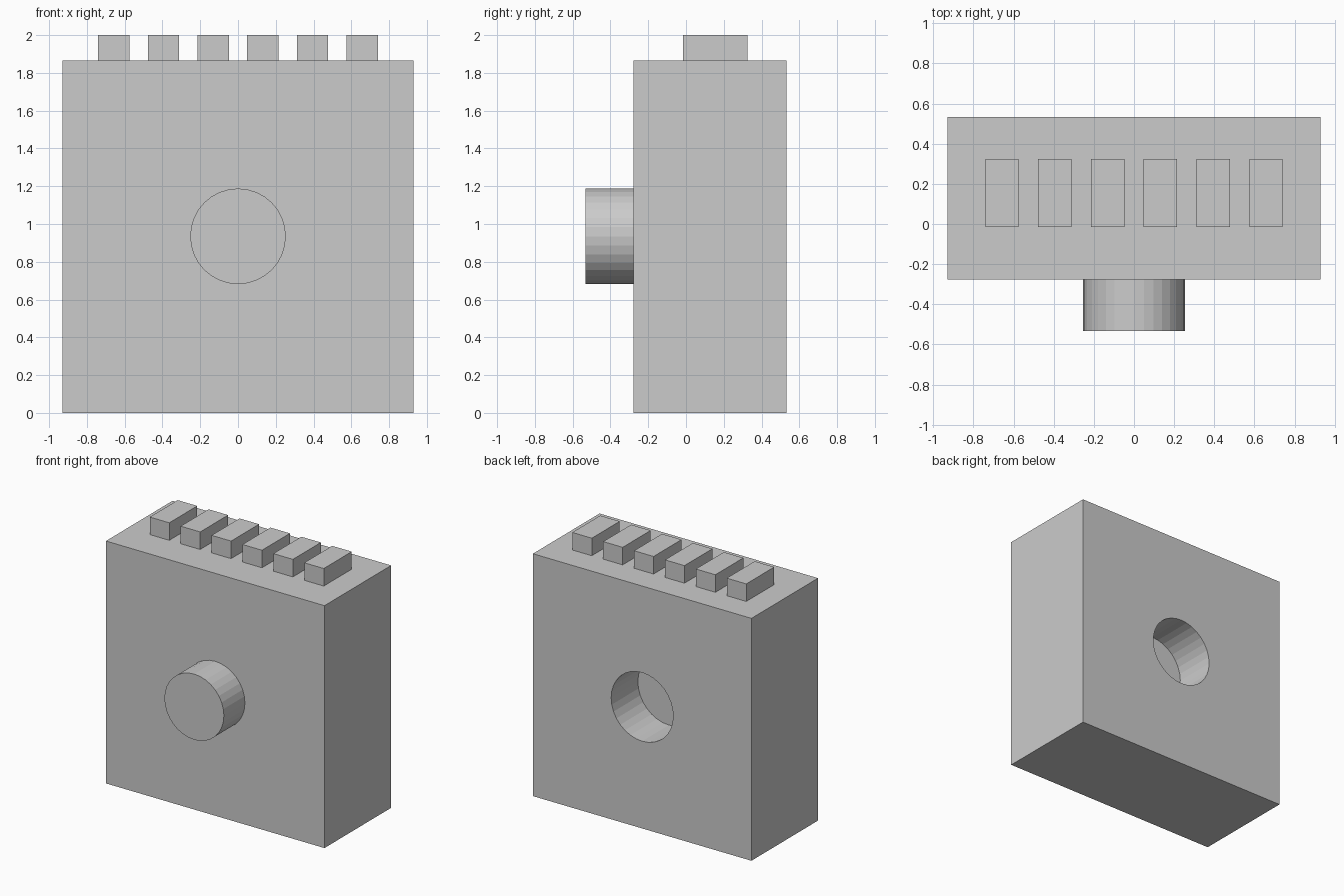
import bpy
from math import pi

if "Cube" in bpy.data.objects:
    bpy.data.objects.remove(bpy.data.objects["Cube"])


def box(name, x, y, z):
    """Box from (min, max) pairs on each axis."""
    loc = [(a + b) / 2 for a, b in (x, y, z)]
    bpy.ops.mesh.primitive_cube_add(size=1, location=loc)
    ob = bpy.context.object
    ob.name = name
    ob.scale = [b - a for a, b in (x, y, z)]
    bpy.ops.object.transform_apply(location=False, rotation=False, scale=True)
    return ob


def rod(name, radius, y0, y1, z):
    """32-sided cylinder along y."""
    bpy.ops.mesh.primitive_cylinder_add(
        vertices=32, radius=radius, depth=y1 - y0,
        location=(0, (y0 + y1) / 2, z), rotation=(pi / 2, 0, 0))
    ob = bpy.context.object
    ob.name = name
    return ob


HALF, FRONT, BACK, TOP, MID = 0.93, -0.277, 0.533, 1.865, 0.935

# Main block with a blind round socket in the back
body = box("body", (-HALF, HALF), (FRONT, BACK), (0, TOP))
cutter = rod("socket_cutter", 0.264, BACK - 0.325, BACK + 0.2, MID)
cutter.hide_render = True
mod = body.modifiers.new("socket", 'BOOLEAN')
mod.operation = 'DIFFERENCE'
mod.solver = 'EXACT'
mod.object = cutter
bpy.context.view_layer.objects.active = body
bpy.ops.object.modifier_apply(modifier=mod.name)
bpy.data.objects.remove(cutter)

# Round peg on the front
rod("front_peg", 0.253, -0.533, FRONT, MID)

# Row of six contact blocks on top
for i in range(6):
    cx = (i - 2.5) * 0.263
    box(f"top_contact_{i + 1}", (cx - 0.083, cx + 0.083), (-0.015, 0.325), (TOP, 2.0))
